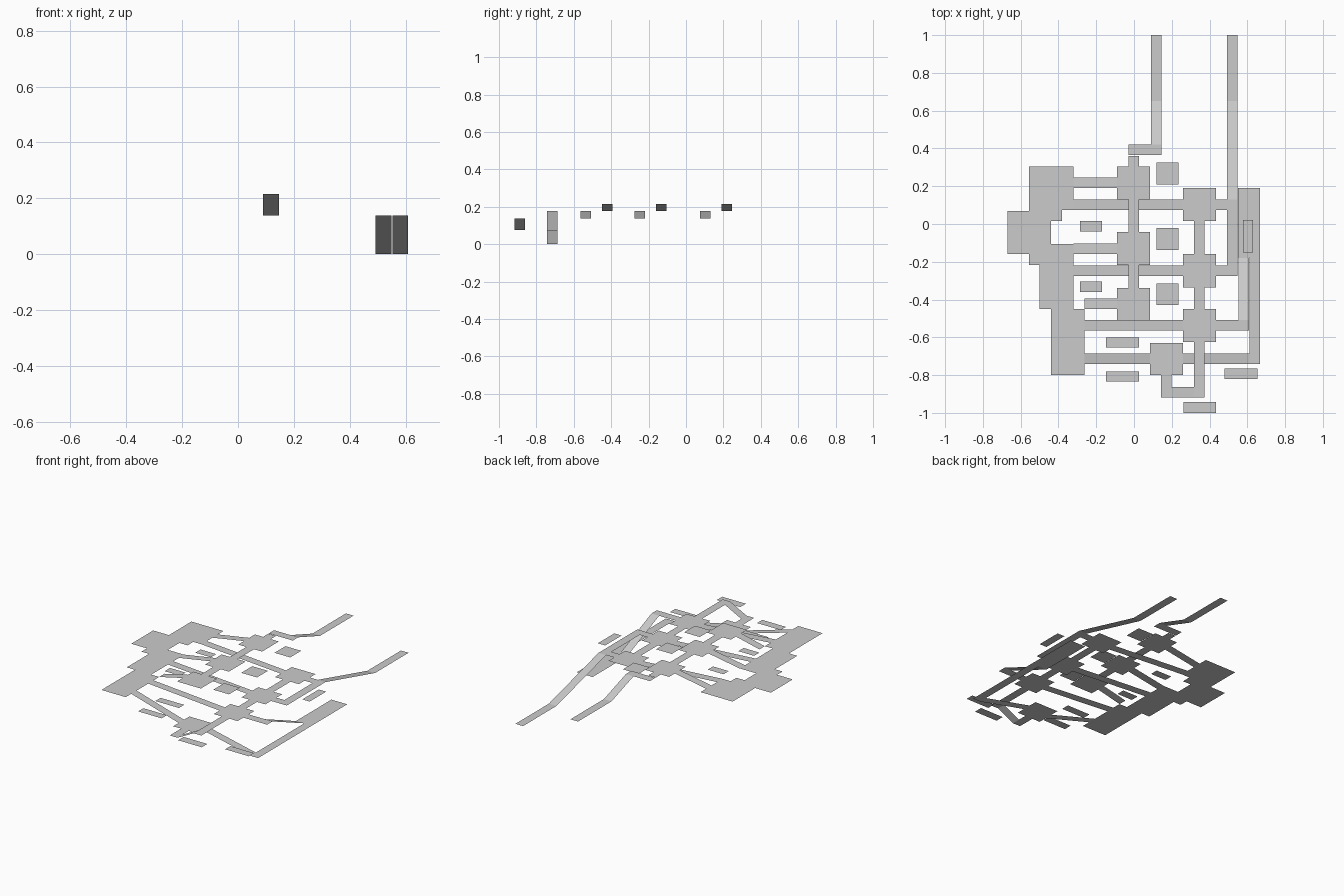
import bpy, bmesh

if "Cube" in bpy.data.objects:
    bpy.data.objects.remove(bpy.data.objects["Cube"])

# floor levels
GROUND, LOW, MID, HIGH, TOP = 0.0, 0.077, 0.138, 0.177, 0.216
W = 0.056  # walkway width


def sheet(name, polys):
    """One object made of flat upward-facing polygons."""
    bm = bmesh.new()
    for pts in polys:
        f = bm.faces.new([bm.verts.new(p) for p in pts])
        f.normal_update()
        if f.normal.z < 0:
            f.normal_flip()
    bmesh.ops.remove_doubles(bm, verts=bm.verts, dist=1e-5)
    mesh = bpy.data.meshes.new(name)
    bm.to_mesh(mesh)
    bm.free()
    ob = bpy.data.objects.new(name, mesh)
    bpy.context.collection.objects.link(ob)
    return ob


def rect(x0, x1, y0, y1, z):
    return [(x0, y0, z), (x1, y0, z), (x1, y1, z), (x0, y1, z)]


def run_x(x0, x1, y, za, zb):
    """Walkway along x, height za at x0 and zb at x1, lower edge at y."""
    return [(x0, y, za), (x1, y, zb), (x1, y + W, zb), (x0, y + W, za)]


def run_y(x, y0, y1, za, zb):
    """Walkway along y, height za at y0 and zb at y1, left edge at x."""
    return [(x, y0, za), (x + W, y0, za), (x + W, y1, zb), (x, y1, zb)]


# stepped main platform on the left
outline = [(-.555, .305), (-.555, .07), (-.67, .07), (-.67, -.16), (-.555, -.16),
           (-.555, -.217), (-.5, -.217), (-.5, -.45), (-.44, -.45), (-.44, -.8),
           (-.262, -.8), (-.262, -.45), (-.32, -.45), (-.32, -.105), (-.44, -.105),
           (-.44, .015), (-.38, .015), (-.38, .075), (-.32, .075), (-.32, .305)]
sheet("main_platform", [[(x, y, HIGH) for x, y in outline]])

# upper row of rooms, with ramps up from the main platform
for i, (y, ry) in enumerate([(.13, .19), (-.217, -.16), (-.51, -.45)]):
    top = y + (.17 if i == 2 else .175)
    sheet("upper_room", [rect(-.09, .085, y, top, TOP)])
    sheet("upper_ramp", [run_x(-.32 if i < 2 else -.262, -.09, ry, HIGH, TOP)])
    sheet("upper_ledge", [rect(.12, .235, y + .055 + .025, y + .195, HIGH + .01)])

# bridges joining the upper rooms
sheet("upper_bridges", [run_y(-.03, .305, .36, TOP, TOP),
                        run_y(-.03, -.042, .13, TOP, TOP),
                        run_y(-.03, -.34, -.217, TOP, TOP)])

# upper exit path to the back
sheet("upper_exit", [rect(-.03, .09, .364, .42, TOP), run_y(.09, .364, .42, TOP, TOP),
                     run_y(.09, .42, .65, TOP, MID), run_y(.09, .65, 1, MID, MID)])

# middle row of rooms, with ramps down from the main platform
for y, ry, x0, x1 in [(.015, .075, -.32, .493), (-.335, -.275, -.32, .549),
                      (-.625, -.565, -.262, .609)]:
    sheet("middle_room", [rect(.26, .435, y, y + .175, MID)])
    sheet("middle_ramp", [run_x(x0, .26, ry, HIGH, MID), run_x(.435, x1, ry, MID, MID)])

# bridges joining the middle rooms
sheet("middle_bridges", [run_y(.318, -.16, .015, MID, MID),
                         run_y(.318, -.45, -.335, MID, MID),
                         run_y(.318, -.918, -.625, MID, MID)])

# lower exit path to the back
sheet("lower_exit", [run_y(.493, -.219, .131, MID, MID),
                     run_y(.493, .131, .65, MID, GROUND),
                     run_y(.493, .65, 1, GROUND, GROUND)])

# low room at the front and its ramps
sheet("low_room", [rect(.085, .26, -.8, -.63, LOW)])
sheet("low_ramps", [run_x(-.262, .085, -.742, HIGH, LOW),
                    run_x(.26, .611, -.742, LOW, GROUND)])
sheet("low_link", [run_y(.143, -.918, -.8, LOW, LOW),
                   run_x(.199, .318, -.918, LOW, MID)])

# ground strip on the right, with the ramp coming down onto it
sheet("ground_strip", [rect(.611, .667, -.742, -.18, GROUND),
                       rect(.551, .667, -.18, .19, GROUND)])
sheet("ground_ramp", [run_y(.553, -.509, -.18, MID, GROUND)])

# loose side ledges
for x0, x1, y0, y1, z in [(-.285, -.17, -.04, .015, .175), (-.285, -.17, -.36, -.305, .175),
                          (-.147, .026, -.655, -.6, .127), (-.147, .026, -.835, -.78, .127),
                          (.48, .653, -.82, -.765, .038), (.262, .435, -1, -.942, .108),
                          (.576, .63, -.15, .022, MID)]:
    sheet("side_ledge", [rect(x0, x1, y0, y1, z)])
